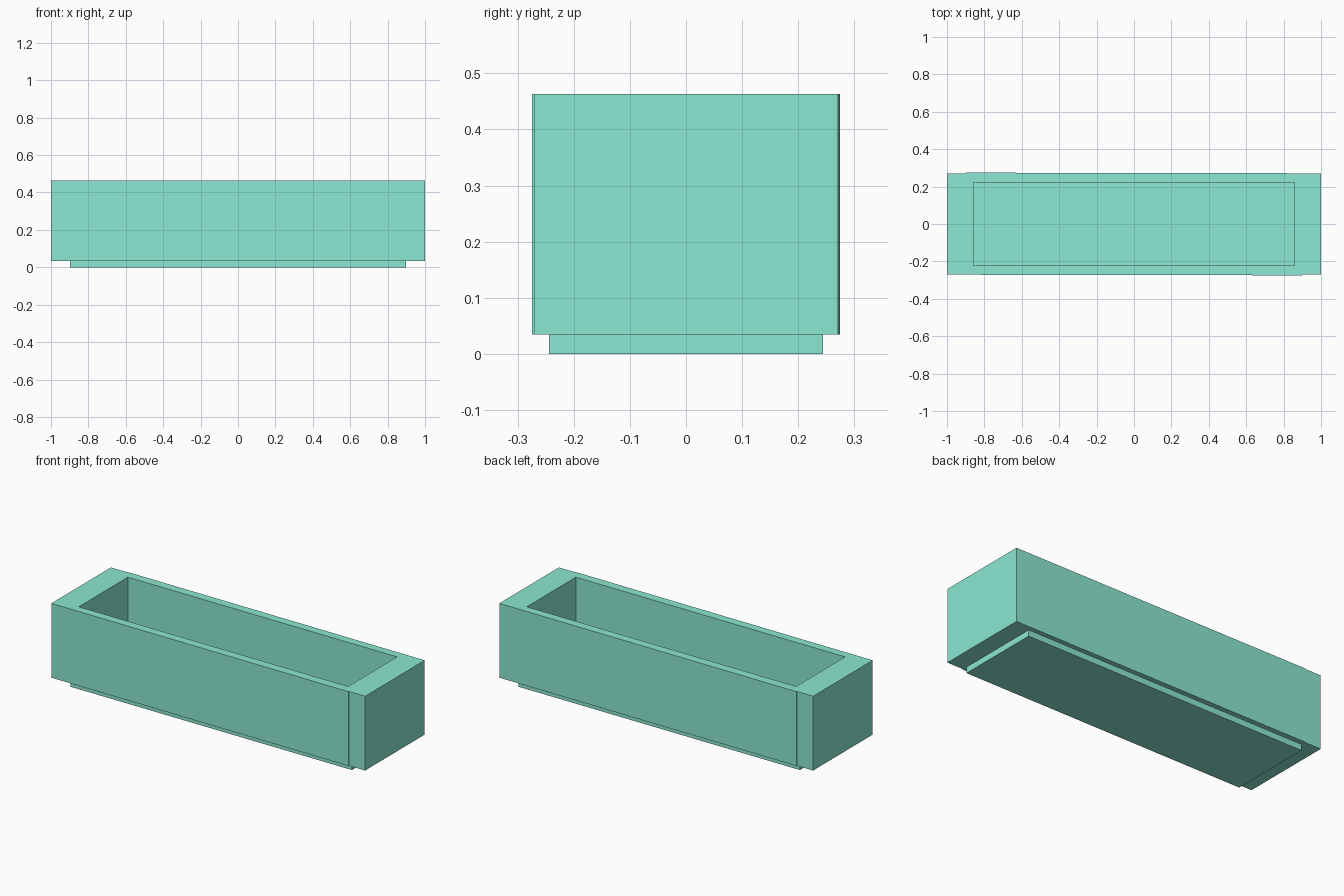
import bpy, bmesh

if "Cube" in bpy.data.objects:
    bpy.data.objects.remove(bpy.data.objects["Cube"])

mat = bpy.data.materials.new("soft teal")
mat.diffuse_color = (0.26, 0.80, 0.64, 1)
mat.use_nodes = True
mat.node_tree.nodes["Principled BSDF"].inputs["Base Color"].default_value = mat.diffuse_color

FLOOR, BOTTOM, TOP = 0.004, 0.035, 0.463
IN_X, IN_Y = 0.858, 0.223


def finish(name, bm):
    bmesh.ops.recalc_face_normals(bm, faces=bm.faces)
    mesh = bpy.data.meshes.new(name)
    bm.to_mesh(mesh)
    bm.free()
    mesh.materials.append(mat)
    obj = bpy.data.objects.new(name, mesh)
    bpy.context.collection.objects.link(obj)
    return obj


def ring(bm, outline, z):
    return [bm.verts.new((x, y, z)) for x, y in outline]


def skin(bm, a, b):
    for i in range(len(a)):
        j = (i + 1) % len(a)
        bm.faces.new((a[i], a[j], b[j], b[i]))


# Open frame: each long side leans out slightly to a small step at one end
half = [(1, -0.271), (1, 0.271), (-0.897, 0.2745), (-0.897, 0.271)]
outer = half + [(-x, -y) for x, y in half]
inner = [(IN_X, -IN_Y), (IN_X, IN_Y), (-IN_X, IN_Y), (-IN_X, -IN_Y)]
foot = [(0.897, -0.244), (0.897, 0.244), (-0.897, 0.244), (-0.897, -0.244)]

bm = bmesh.new()
low, high = ring(bm, outer, BOTTOM), ring(bm, outer, TOP)
in_low, in_high = ring(bm, foot, BOTTOM), ring(bm, inner, TOP)
skin(bm, low, high)
# Flat rims: outer corner runs paired with each inner side
for o, i in ((low, in_low), (high, in_high)):
    for k in (0, 1):
        a, b = 4 * k, 2 * k
        bm.faces.new((o[a], o[a + 1], i[b + 1], i[b]))
        bm.faces.new((o[a + 1], o[a + 2], o[a + 3], i[(b + 2) % 4], i[b + 1]))
        bm.faces.new((o[a + 3], o[(a + 4) % 8], i[(b + 2) % 4]))
# Recessed foot and the deep cavity
base, floor = ring(bm, foot, 0), ring(bm, inner, FLOOR)
skin(bm, in_low, base)
bm.faces.new(base)
skin(bm, in_high, floor)
bm.faces.new(floor)
finish("planter_box", bm)
